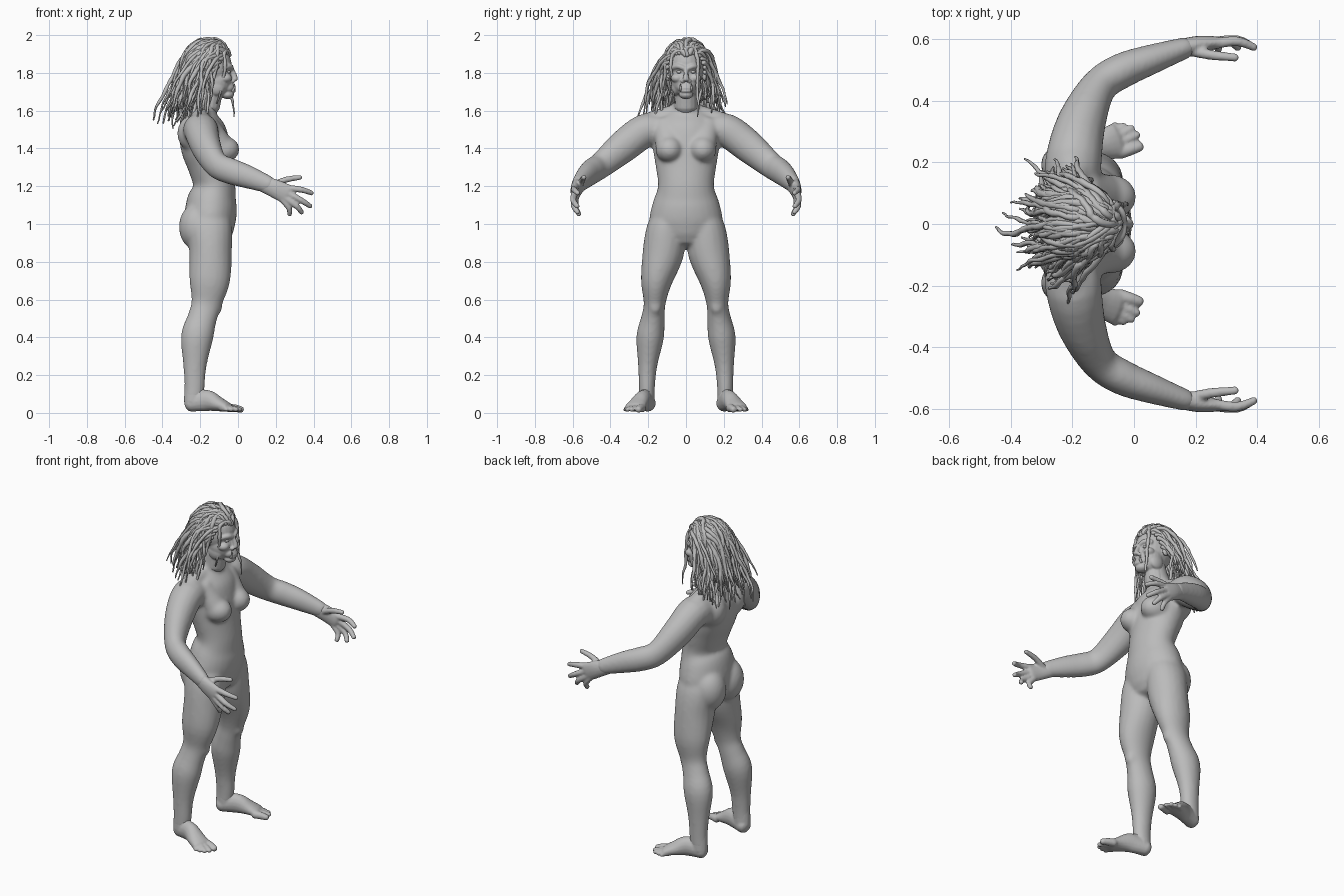
import bpy, bmesh, math, random
from mathutils import Vector, Matrix

random.seed(4)
cube = bpy.data.objects.get("Cube")
if cube:
    bpy.data.objects.remove(cube)

X, Y, Z = Vector((1, 0, 0)), Vector((0.1, 1, 0.2)), Vector((0, 0, 1))

clay = bpy.data.materials.new("grey_clay")
clay.use_nodes = True
clay.diffuse_color = (0.5, 0.5, 0.5, 1)
clay.node_tree.nodes["Principled BSDF"].inputs["Base Color"].default_value = (0.5, 0.5, 0.5, 1)


def smooth_keys(keys, steps):
    """Catmull-Rom through (x, y, z, width, depth) keys."""
    ks = [Vector(k) for k in keys]
    ks = [ks[0]] + ks + [ks[-1]]
    out = []
    for i in range(1, len(ks) - 2):
        a, b, c, d = ks[i - 1:i + 3]
        for j in range(steps):
            t = j / steps
            out.append(0.5 * (2 * b + (c - a) * t + (2 * a - 5 * b + 4 * c - d) * t ** 2
                              + (3 * b - a - 3 * c + d) * t ** 3))
    return out + [ks[-1]]


def loft(bm, keys, ref=Z, side=1, sides=16, steps=4):
    """Rounded tube of elliptical rings along the keys; side=-1 mirrors it."""
    ks = smooth_keys(keys, steps)
    pts = [Vector(k[:3]) for k in ks]
    rings = []
    for i, k in enumerate(ks):
        t = (pts[min(i + 1, len(pts) - 1)] - pts[max(i - 1, 0)]).normalized()
        u = ref.cross(t).normalized()
        v = t.cross(u)
        r = min(k[3], k[4])
        caps = [(0, 1)]
        if i == 0:
            caps = [(-0.6, 0.4), (-0.4, 0.8), (0, 1)]
        elif i == len(ks) - 1:
            caps = [(0, 1), (0.4, 0.8), (0.6, 0.4)]
        for off, s in caps:
            ring = []
            for n in range(sides):
                q = math.tau * n / sides
                p = pts[i] + t * off * r + (u * math.cos(q) * k[3] + v * math.sin(q) * k[4]) * s
                ring.append(bm.verts.new((p.x, p.y * side, p.z)))
            rings.append(ring)
    for a, b in zip(rings, rings[1:]):
        for n in range(sides):
            m = (n + 1) % sides
            bm.faces.new((a[n], a[m], b[m], b[n]))
    bm.faces.new(rings[0][::-1])
    bm.faces.new(rings[-1])


def ball(bm, centre, radii, side=1, tilt=0):
    c = Vector((centre[0], centre[1] * side, centre[2]))
    m = Matrix.Translation(c) @ Matrix.Rotation(tilt, 4, 'Y') @ Matrix.Diagonal((*radii, 1))
    bmesh.ops.create_uvsphere(bm, u_segments=24, v_segments=16, radius=1, matrix=m)


def finish(name, bm, voxel=0, relax=0):
    bmesh.ops.recalc_face_normals(bm, faces=bm.faces[:])
    for f in bm.faces:
        f.smooth = True
    me = bpy.data.meshes.new(name)
    bm.to_mesh(me)
    bm.free()
    me.materials.append(clay)
    ob = bpy.data.objects.new(name, me)
    bpy.context.collection.objects.link(ob)
    if voxel:
        mod = ob.modifiers.new("fuse", 'REMESH')
        mod.mode, mod.voxel_size, mod.use_smooth_shade = 'VOXEL', voxel, True
        mod = ob.modifiers.new("relax", 'SMOOTH')
        mod.factor, mod.iterations = 0.5, relax


def digit(bm, path, r, side):
    loft(bm, [(*p, r * s, r * s) for p, s in zip(path, (1.1, 1, 0.8))], Z, side, 10, 3)


# Body: torso, arms and legs fused into one soft skin
body = bmesh.new()
loft(body, [(-.15, 0, .95, .17, .122), (-.147, 0, 1.03, .193, .137), (-.138, 0, 1.12, .174, .132),
            (-.125, 0, 1.2, .148, .111), (-.145, 0, 1.3, .16, .117), (-.17, 0, 1.4, .175, .13),
            (-.19, 0, 1.5, .178, .124), (-.2, 0, 1.57, .14, .09), (-.2, 0, 1.61, .085, .07)], X, sides=28)
loft(body, [(-.2, 0, 1.55, .085, .075), (-.17, 0, 1.64, .068, .068), (-.14, 0, 1.73, .064, .068)], X)
for s in (1, -1):
    ball(body, (-.082, .088, 1.395), (.09, .074, .072), s)           # breast
    loft(body, [(-.15, .11, 1.54, .065, .04), (-.095, .092, 1.42, .07, .068)], X, s)
    ball(body, (-.215, .085, .985), (.098, .098, .125), s)           # buttock
    ball(body, (-.23, .09, 1.48), (.092, .085, .1), s)               # shoulder blade
    loft(body, [(-.2, .04, 1.595, .05, .045), (-.2, .2, 1.545, .05, .045)], Z, s)
    # arm
    loft(body, [(-.2, .13, 1.49, .092, .085), (-.195, .215, 1.495, .092, .09), (-.17, .33, 1.412, .08, .088),
                (-.115, .445, 1.315, .06, .072), (-.04, .497, 1.28, .058, .07), (.05, .532, 1.25, .05, .063),
                (.17, .573, 1.205, .035, .046)], Z, s)
    # leg
    loft(body, [(-.15, .085, 1.08, .07, .1), (-.15, .105, .98, .102, .118), (-.145, .12, .85, .11, .113),
                (-.15, .156, .7, .084, .108), (-.167, .166, .58, .058, .081), (-.19, .175, .5, .063, .078),
                (-.217, .19, .4, .073, .086), (-.228, .203, .25, .051, .062), (-.23, .207, .14, .043, .054),
                (-.235, .207, .08, .042, .052)], X, s, 20)
    ball(body, (-.117, .163, .57), (.035, .036, .055), s)            # kneecap
finish("body", body, .009, 14)

# Hands and feet: finer skin so that fingers and toes stay crisp
hands, feet = bmesh.new(), bmesh.new()
for s in (1, -1):
    loft(hands, [(.13, .56, 1.215, .034, .044), (.2, .581, 1.185, .029, .05), (.26, .588, 1.157, .022, .054)], Z, s)
    for path in (((.26, .585, 1.19), (.335, .593, 1.182), (.392, .572, 1.163)),
                 ((.26, .59, 1.165), (.335, .597, 1.125), (.384, .575, 1.093)),
                 ((.25, .59, 1.14), (.31, .594, 1.095), (.338, .572, 1.06)),
                 ((.235, .585, 1.13), (.27, .584, 1.085), (.273, .565, 1.05)),
                 ((.185, .562, 1.205), (.255, .548, 1.235), (.332, .54, 1.247))):
        digit(hands, path, .0165, s)
    loft(feet, [(-.232, .207, .17, .039, .05), (-.235, .207, .06, .042, .052)], X, s)
    loft(feet, [(-.255, .2, .048, .042, .043), (-.17, .225, .066, .042, .057), (-.1, .255, .045, .052, .038),
                (-.055, .27, .03, .058, .025)], Z, s)
    for start, end, r in (((-.05, .232), (.02, .252), .0215), ((-.05, .262), (.012, .29), .016),
                          ((-.06, .28), (-.006, .312), .0155), ((-.075, .29), (-.032, .32), .015),
                          ((-.09, .295), (-.058, .322), .0145)):
        mid = [(a + b) / 2 for a, b in zip(start, end)]
        digit(feet, ((*start, .026), (*mid, .024), (*end, .017)), r, s)
finish("hands", hands, .006, 4)
finish("feet", feet, .006, 4)

# Head: skull, jaw and facial forms fused
head = bmesh.new()
ball(head, (-.145, 0, 1.835), (.112, .094, .125))                    # skull
ball(head, (-.11, 0, 1.76), (.08, .08, .092))                        # jaw
ball(head, (-.055, 0, 1.685), (.034, .038, .024))                    # chin
ball(head, (-.055, 0, 1.722), (.039, .046, .032))                    # muzzle
for z in (1.719, 1.704):                                             # lips
    ball(head, (-.026, 0, z), (.014, .03, .009))
loft(head, [(-.036, 0, 1.825, .011, .012), (-.02, 0, 1.785, .013, .015), (-.014, 0, 1.764, .018, .014)], X, sides=12)
loft(head, [(-.16, 0, 1.62, .064, .064), (-.14, 0, 1.74, .062, .066)], X)
for s in (1, -1):
    loft(head, [(-.034, .01, 1.824, .013, .013), (-.041, .04, 1.835, .013, .014), (-.07, .07, 1.828, .012, .014)],
         Z, s, 10)                                                   # brow
    ball(head, (-.068, .046, 1.772), (.036, .034, .026), s)          # cheekbone
    ball(head, (-.026, .018, 1.757), (.013, .011, .011), s)          # nostril
    ball(head, (-.115, .055, 1.725), (.045, .024, .045), s)          # jaw corner
    ball(head, (-.15, .098, 1.79), (.022, .012, .035), s, -.3)       # ear
finish("head", head, .0045, 6)

# Eyes and tusks
eyes, tusks = bmesh.new(), bmesh.new()
for s in (1, -1):
    ball(eyes, (-.053, .035, 1.805), (.014, .015, .009), s)
    loft(tusks, [(-.03, .026, 1.704, .007, .007), (-.019, .029, 1.722, .006, .006),
                 (-.02, .03, 1.742, .002, .002)], X, s, 8)
finish("eyes", eyes)
finish("tusks", tusks)

# Dreadlocks: each lock sweeps back over the scalp, then hangs onto the shoulders
hair = bmesh.new()
centre, scalp = Vector((-.16, 0, 1.838)), Vector((.13, .112, .134))
shoulders, drape = Vector((-.2, 0, 1.48)), Vector((.15, .2, .13))
COUNT = 190
for i in range(COUNT):
    a = math.radians(118) * (2 * (i + .5) / COUNT - 1)
    side = abs(a) / (math.pi / 2)
    phi = math.radians(22 + 42 * side + (i * 7 % 10) * 8.5 * (1 - .3 * side))
    shell = scalp * random.uniform(.96, 1.08)
    p = centre + Vector((math.cos(phi), math.sin(phi) * math.sin(a), math.sin(phi) * math.cos(a))) * scalp * .96
    v = (Vector((-math.sin(phi), math.cos(phi) * math.sin(a), math.cos(phi) * math.cos(a))) * scalp).normalized()
    pull = Vector((random.uniform(-.3, -.02), math.sin(a) * random.uniform(0, .25), -1))
    end = random.uniform(1.49, 1.65) + .07 * min(1, side)
    girth = random.uniform(.009, .014)
    path = []
    while p.z > end and len(path) < 26:
        path.append(p.copy())
        jitter = Vector([random.uniform(-.2, .2) for _ in range(3)])
        v = (v * .7 + pull * .3 + jitter).normalized()
        p = p + v * .026
        for middle, size in ((centre, shell), (shoulders, drape)):
            q = Vector([d / r for d, r in zip(p - middle, size)])
            if q.length < 1:
                p = middle + q.normalized() * size
    if len(path) < 4:
        continue
    n = len(path) - 1
    keys = []
    for j, c in enumerate(path):
        r = girth * random.uniform(.8, 1.15) * (1 - .7 * (j / n) ** 3)
        keys.append((*c, r, r))
    loft(hair, keys, Y, 1, 6, 2)
finish("dreadlocks", hair)
